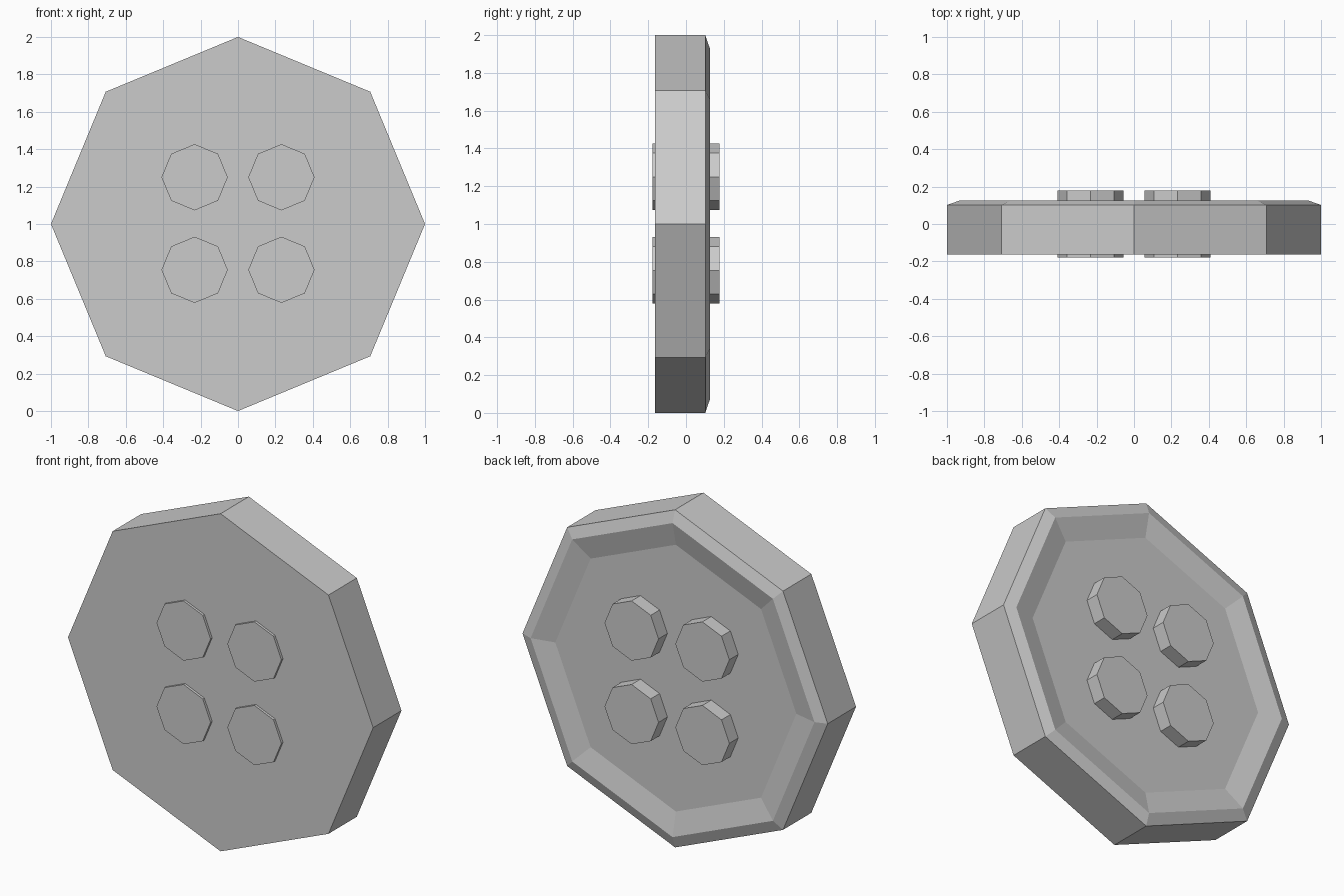
import bpy, bmesh
from math import cos, sin, pi

if "Cube" in bpy.data.objects:
    bpy.data.objects.remove(bpy.data.objects["Cube"])

SIDES = 8


def lathe(name, profile, cx=0.0, cz=0.0):
    """Octagonal solid about the y axis; profile is (radius, y) from front to back."""
    bm = bmesh.new()
    rings = [[bm.verts.new((cx + r * cos(2 * pi * i / SIDES), y,
                            cz + r * sin(2 * pi * i / SIDES)))
              for i in range(SIDES)] for r, y in profile]
    for a, b in zip(rings, rings[1:]):
        for i in range(SIDES):
            j = (i + 1) % SIDES
            bm.faces.new((a[i], a[j], b[j], b[i]))
    bm.faces.new(rings[0])
    bm.faces.new(rings[-1])
    bmesh.ops.recalc_face_normals(bm, faces=bm.faces)
    mesh = bpy.data.meshes.new(name)
    bm.to_mesh(mesh)
    bm.free()
    obj = bpy.data.objects.new(name, mesh)
    bpy.context.collection.objects.link(obj)
    return obj


# Octagonal plate: flat front, chamfered raised rim and shallow recess at the back
lathe("plate", [(1.0, -0.163), (1.0, 0.102), (0.93, 0.126), (0.79, 0.095)], cz=1.0)

# Four studs passing through the plate
for row, z in (("upper", 1.25), ("lower", 0.755)):
    for side, x in (("left", -0.232), ("right", 0.232)):
        lathe(f"stud_{row}_{side}", [(0.177, -0.178), (0.177, 0.178)], cx=x, cz=z)
